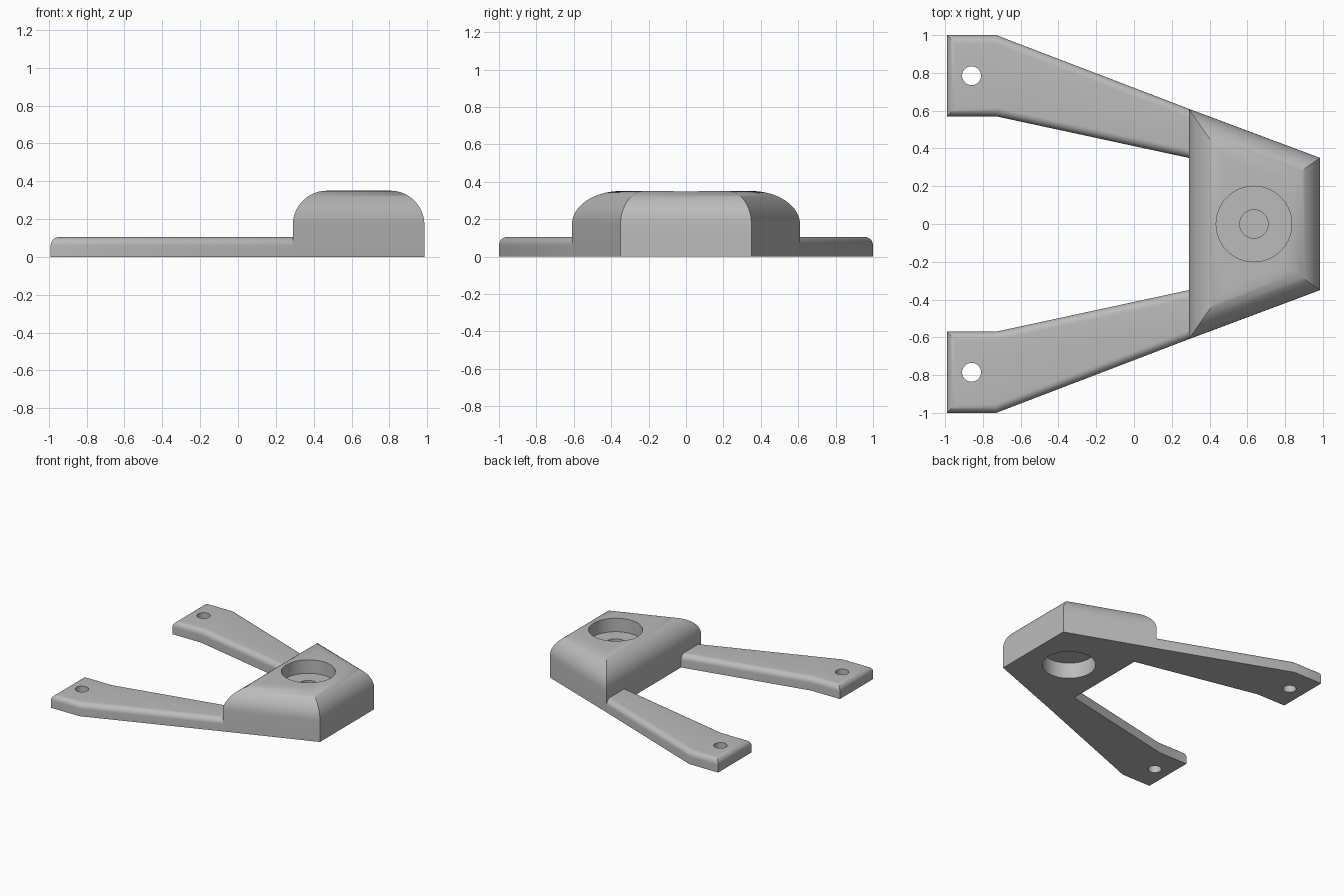
import bpy, bmesh, math
from mathutils import Vector

cube = bpy.data.objects.get("Cube")
if cube:
    bpy.data.objects.remove(cube, do_unlink=True)

grey = bpy.data.materials.new("plain grey")
grey.use_nodes = True
colour = (0.5, 0.5, 0.5, 1)
grey.diffuse_color = colour
grey.node_tree.nodes["Principled BSDF"].inputs["Base Color"].default_value = colour


def inset(outline, weights, d):
    """Move each edge of a counter-clockwise outline inward by weight * d."""
    n, result = len(outline), []
    for i in range(n):
        a, b, c = (Vector(outline[(i + k) % n]) for k in (-1, 0, 1))
        u, v = (b - a).normalized(), (c - b).normalized()
        n1, n2 = Vector((-u.y, u.x)), Vector((-v.y, v.x))
        d1, d2 = weights[i - 1] * d, weights[i] * d
        det = n1.x * n2.y - n1.y * n2.x
        result.append(b + Vector((d1 * n2.y - d2 * n1.y, n1.x * d2 - n2.x * d1)) / det)
    return result


def rounded_slab(name, outline, weights, height, radius, steps):
    """Upright walls that roll over into a flat top, with mitred corners."""
    bm = bmesh.new()
    levels = [(0, 0)]
    for k in range(steps + 1):
        t = k / steps * math.pi / 2
        levels.append((radius * (1 - math.cos(t)), height - radius * (1 - math.sin(t))))
    rings = [[bm.verts.new((p.x, p.y, z)) for p in inset(outline, weights, d)]
             for d, z in levels]
    n = len(outline)
    for low, high in zip(rings, rings[1:]):
        for i in range(n):
            j = (i + 1) % n
            bm.faces.new((low[i], low[j], high[j], high[i]))
    bm.faces.new(rings[0][::-1])
    bm.faces.new(rings[-1])
    bmesh.ops.recalc_face_normals(bm, faces=bm.faces)
    mesh = bpy.data.meshes.new(name)
    bm.to_mesh(mesh)
    bm.free()
    obj = bpy.data.objects.new(name, mesh)
    bpy.context.collection.objects.link(obj)
    mesh.materials.append(grey)
    return obj


def drill(obj, x, y, radius, low, high):
    """Cut a round hole between two heights."""
    bpy.ops.mesh.primitive_cylinder_add(vertices=64, radius=radius, depth=high - low,
                                        location=(x, y, (low + high) / 2))
    cutter = bpy.context.object
    cutter.hide_render = True
    cutter.data.materials.append(grey)
    cut = obj.modifiers.new("hole", 'BOOLEAN')
    cut.operation, cut.solver, cut.object = 'DIFFERENCE', 'EXACT', cutter
    bpy.ops.object.select_all(action='DESELECT')
    bpy.context.view_layer.objects.active = obj
    obj.select_set(True)
    bpy.ops.object.modifier_apply(modifier=cut.name)
    bpy.data.objects.remove(cutter, do_unlink=True)


def smooth(obj):
    bpy.ops.object.select_all(action='DESELECT')
    bpy.context.view_layer.objects.active = obj
    obj.select_set(True)
    bpy.ops.object.shade_smooth_by_angle(angle=math.radians(30))


# Tapered housing with a pocket above and below a thin web
body = rounded_slab("housing", [(0.29, -0.61), (0.985, -0.35), (0.985, 0.35), (0.29, 0.61)],
                    [1, 1, 1, 1], 0.35, 0.18, 16)
drill(body, 0.635, 0, 0.2, 0.24, 0.5)
drill(body, 0.635, 0, 0.2, -0.2, 0.13)
drill(body, 0.635, 0, 0.075, 0.22, 0.3)
smooth(body)

# Two flat arms that widen into drilled feet
arm_outline = [(-0.99, 0.57), (-0.73, 0.57), (0.29, 0.35),
               (0.29, 0.61), (-0.73, 1.0), (-0.99, 1.0)]
arm_weights = [1, 1, 0, 1, 1, 1]
for name, side in (("left_arm", 1), ("right_arm", -1)):
    points = [(x, side * y) for x, y in arm_outline]
    weights = arm_weights
    if side < 0:
        points = points[::-1]
        weights = arm_weights[-2::-1] + arm_weights[-1:]
    arm = rounded_slab(name, points, weights, 0.105, 0.045, 8)
    drill(arm, -0.86, side * 0.785, 0.05, -0.1, 0.3)
    smooth(arm)
